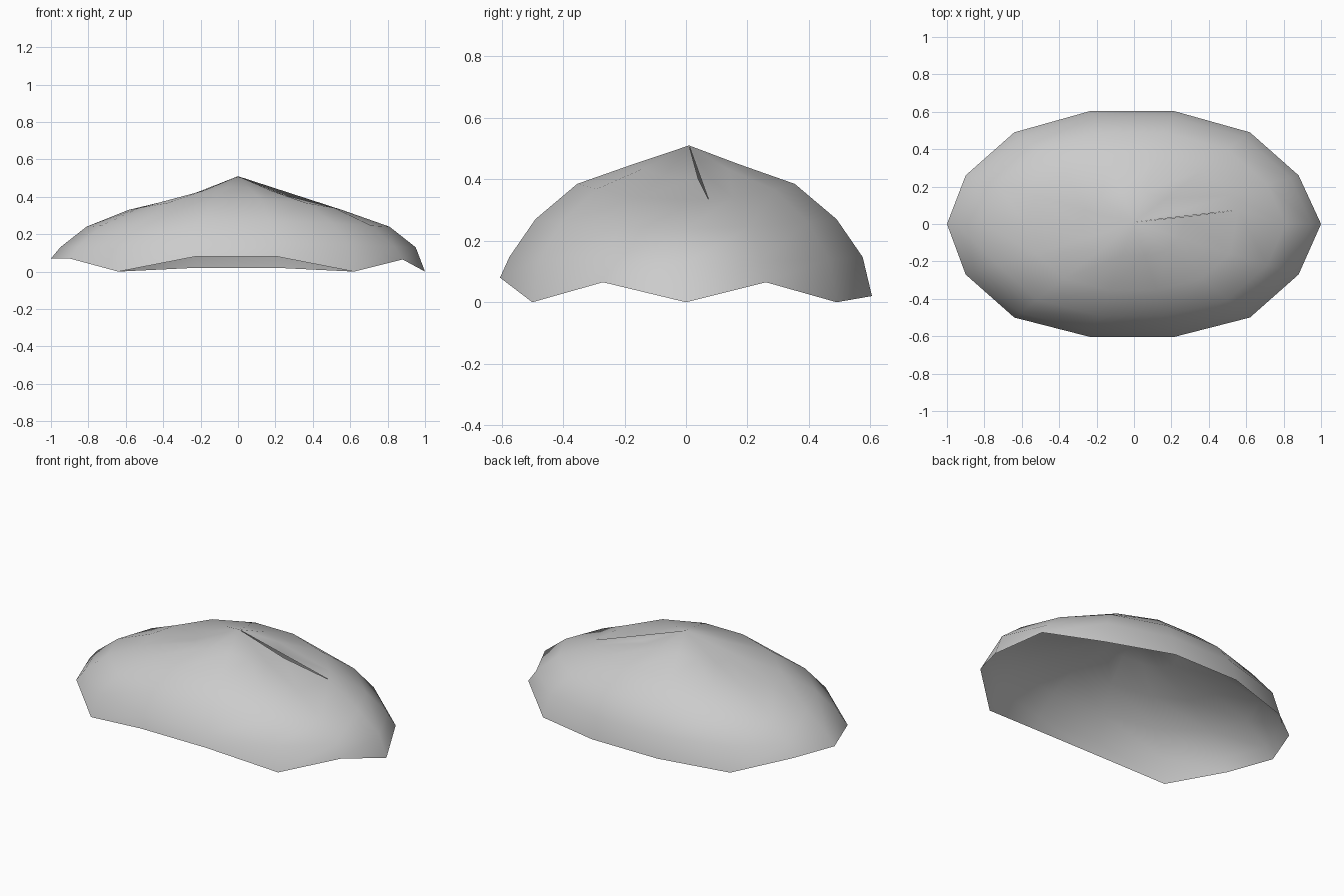
import bpy
import bmesh

cube = bpy.data.objects.get("Cube")
if cube:
    bpy.data.objects.remove(cube, do_unlink=True)

grey = bpy.data.materials.new("light grey")
grey.use_nodes = True
grey.diffuse_color = (0.6, 0.6, 0.6, 1)
grey.node_tree.nodes["Principled BSDF"].inputs["Base Color"].default_value = (0.6, 0.6, 0.6, 1)

# Rim outline, counter-clockwise from +x, with the wavy lower edge as z
RIM = [(1, 0, 0), (0.88, 0.26, 0.065), (0.62, 0.49, 0), (0.21, 0.605, 0.02),
       (-0.23, 0.605, 0.02), (-0.64, 0.49, 0), (-0.90, 0.26, 0.07), (-1, 0, 0.07),
       (-0.90, -0.27, 0.07), (-0.64, -0.50, 0), (-0.23, -0.605, 0.08),
       (0.21, -0.605, 0.08), (0.62, -0.50, 0), (0.88, -0.27, 0.065)]
# Inner rings: scale, height towards the ends, height towards the sides
RINGS = [(0.95, 0.13, 0.147), (0.81, 0.24, 0.27), (0.585, 0.33, 0.385), (0.28, 0.40, 0.45)]
N = len(RIM)

bm = bmesh.new()
rings = [[bm.verts.new(p) for p in RIM]]
for scale, z_end, z_side in RINGS:
    rings.append([bm.verts.new((x * scale, y * scale,
                                z_end + (z_side - z_end) * (y / 0.605) ** 2))
                  for x, y, z in RIM])
apex = bm.verts.new((0, 0.01, 0.51))

# Narrow open seam running from the peak towards +x
outer, inner = rings[3], rings[4]
outer[0].co = (0.555, 0.075, 0.33)
inner[0].co = (0.28, 0.04, 0.40)

# Shell walls between neighbouring rings
for level in range(4):
    a, b = rings[level], rings[level + 1]
    for k in range(N):
        j = (k + 1) % N
        if level == 3 and k == 0:
            bm.faces.new((a[0], a[1], b[1]))
        else:
            bm.faces.new((a[k], a[j], b[j], b[k]))

# Peak; the first sector bridges straight across the seam
for k in range(N):
    first = outer[0] if k == 0 else inner[k]
    bm.faces.new((first, inner[(k + 1) % N], apex))

for face in bm.faces:
    face.smooth = True

mesh = bpy.data.meshes.new("domed_shell")
bm.to_mesh(mesh)
bm.free()
mesh.materials.append(grey)
shell = bpy.data.objects.new("domed_shell", mesh)
bpy.context.collection.objects.link(shell)
